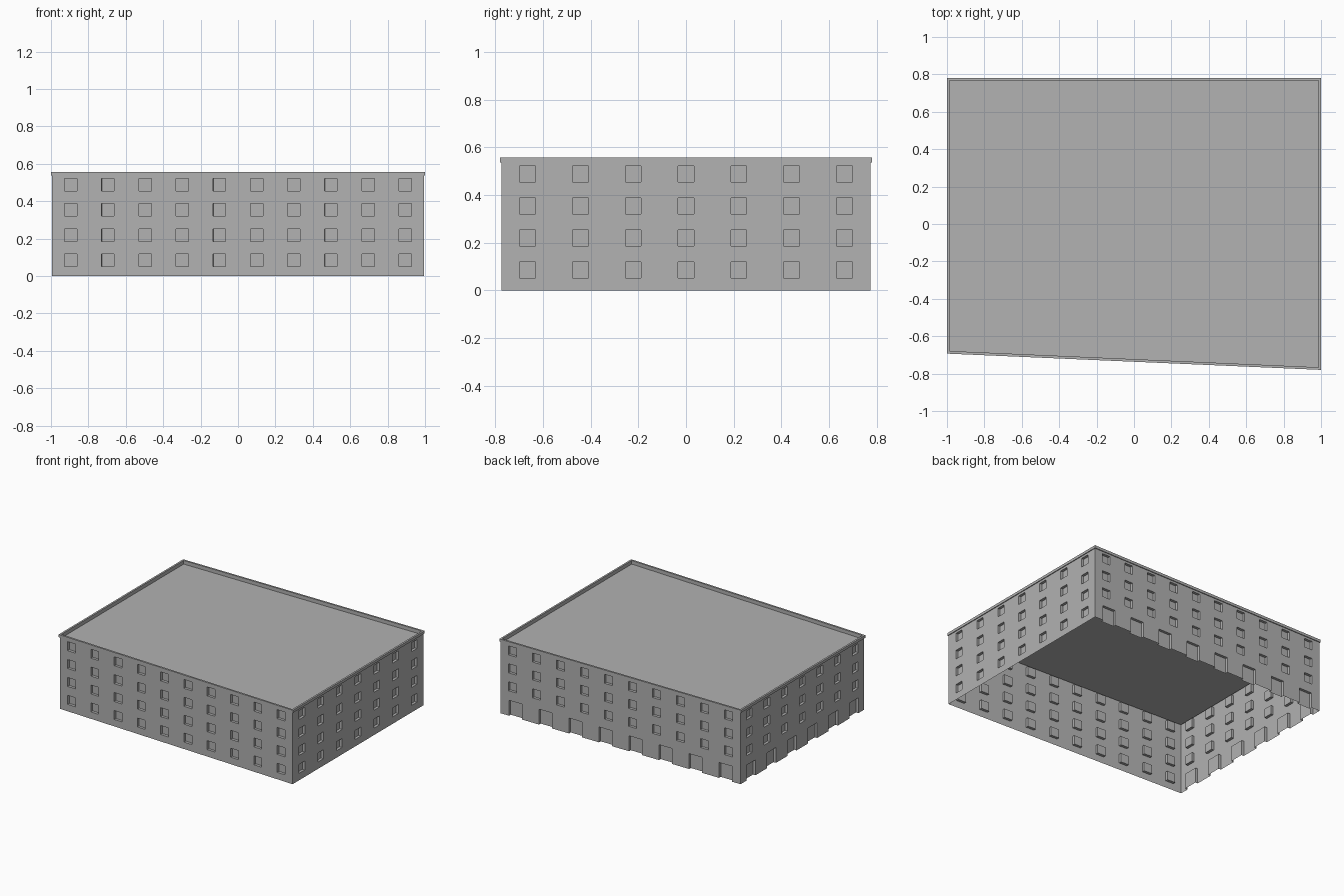
import bpy, bmesh
from mathutils import Vector

cube = bpy.data.objects.get("Cube")
if cube:
    bpy.data.objects.remove(cube, do_unlink=True)

grey = bpy.data.materials.new("plain_grey")
grey.use_nodes = True
colour = (0.445, 0.445, 0.445, 1)
grey.diffuse_color = colour
grey.node_tree.nodes["Principled BSDF"].inputs["Base Color"].default_value = colour

CORNERS = [(-0.994, -0.687), (0.994, -0.774), (0.994, 0.774), (-0.994, 0.774)]
WALL_TOP, ROOF_Z, RIM_TOP = 0.537, 0.53, 0.557
WINDOW, DEPTH = 0.067, 0.02
ROWS = [0.052, 0.186, 0.32, 0.454]
DOOR_WIDTH, DOOR_HEIGHT = 0.108, 0.115


def finish(bm, name):
    mesh = bpy.data.meshes.new(name)
    bm.to_mesh(mesh)
    bm.free()
    mesh.materials.append(grey)
    obj = bpy.data.objects.new(name, mesh)
    bpy.context.scene.collection.objects.link(obj)


def wall(name, start, end, columns, doors=0):
    """Thin facade with recessed square windows and optional ground doors."""
    bm = bmesh.new()
    a, b = Vector((*start, 0)), Vector((*end, 0))
    length = (b - a).length
    along = (b - a) / length
    inward = Vector((-along.y, along.x, 0))

    def quad(*points):
        bm.faces.new([bm.verts.new(a + along * s + inward * d + Vector((0, 0, z)))
                      for s, z, d in points])

    def panel(s0, s1, z0, z1, d=0):
        quad((s0, z0, d), (s1, z0, d), (s1, z1, d), (s0, z1, d))

    def recess(s0, s1, z0, z1):
        panel(s0, s1, z0, z1, DEPTH)
        ring = [(s0, z0), (s0, z1), (s1, z1), (s1, z0)]
        # Doors are open at the ground, so they have no sill
        sides = 4 if z0 > 0 else 3
        for i in range(sides):
            p, q = ring[i], ring[(i + 1) % 4]
            quad((*p, 0), (*q, 0), (*q, DEPTH), (*p, DEPTH))

    def band(z0, z1, count, width):
        edge = 0
        for i in range(count):
            centre = (i + 0.5) * length / count
            panel(edge, centre - width / 2, z0, z1)
            recess(centre - width / 2, centre + width / 2, z0, z1)
            edge = centre + width / 2
        panel(edge, length, z0, z1)

    level = 0
    rows = ROWS
    if doors:
        band(0, DOOR_HEIGHT, doors, DOOR_WIDTH)
        level, rows = DOOR_HEIGHT, ROWS[1:]
    for z in rows:
        panel(0, length, level, z)
        band(z, z + WINDOW, columns, WINDOW)
        level = z + WINDOW
    panel(0, length, level, WALL_TOP)
    finish(bm, name)


# Facades: plain street sides, and two sides with ground-floor doors
fl, fr, br, bl = CORNERS
wall("front_wall", fl, fr, 10)
wall("left_wall", fr, br, 7)
wall("back_wall", br, bl, 10, doors=8)
wall("right_wall", bl, fl, 7, doors=6)

# Overhanging parapet rim swept round the plan, closed by the sunken roof
bm = bmesh.new()
profile = [(0, WALL_TOP), (0.006, WALL_TOP), (0.006, RIM_TOP),
           (-0.008, RIM_TOP), (-0.008, ROOF_Z)]
loops = []
for out, z in profile:
    loops.append([bm.verts.new((x + (out if x > 0 else -out),
                                y + (out if y > 0 else -out), z))
                  for x, y in CORNERS])
for low, high in zip(loops, loops[1:]):
    for i in range(4):
        j = (i + 1) % 4
        bm.faces.new((low[i], low[j], high[j], high[i]))
bm.faces.new(loops[-1])
finish(bm, "roof_and_parapet")
